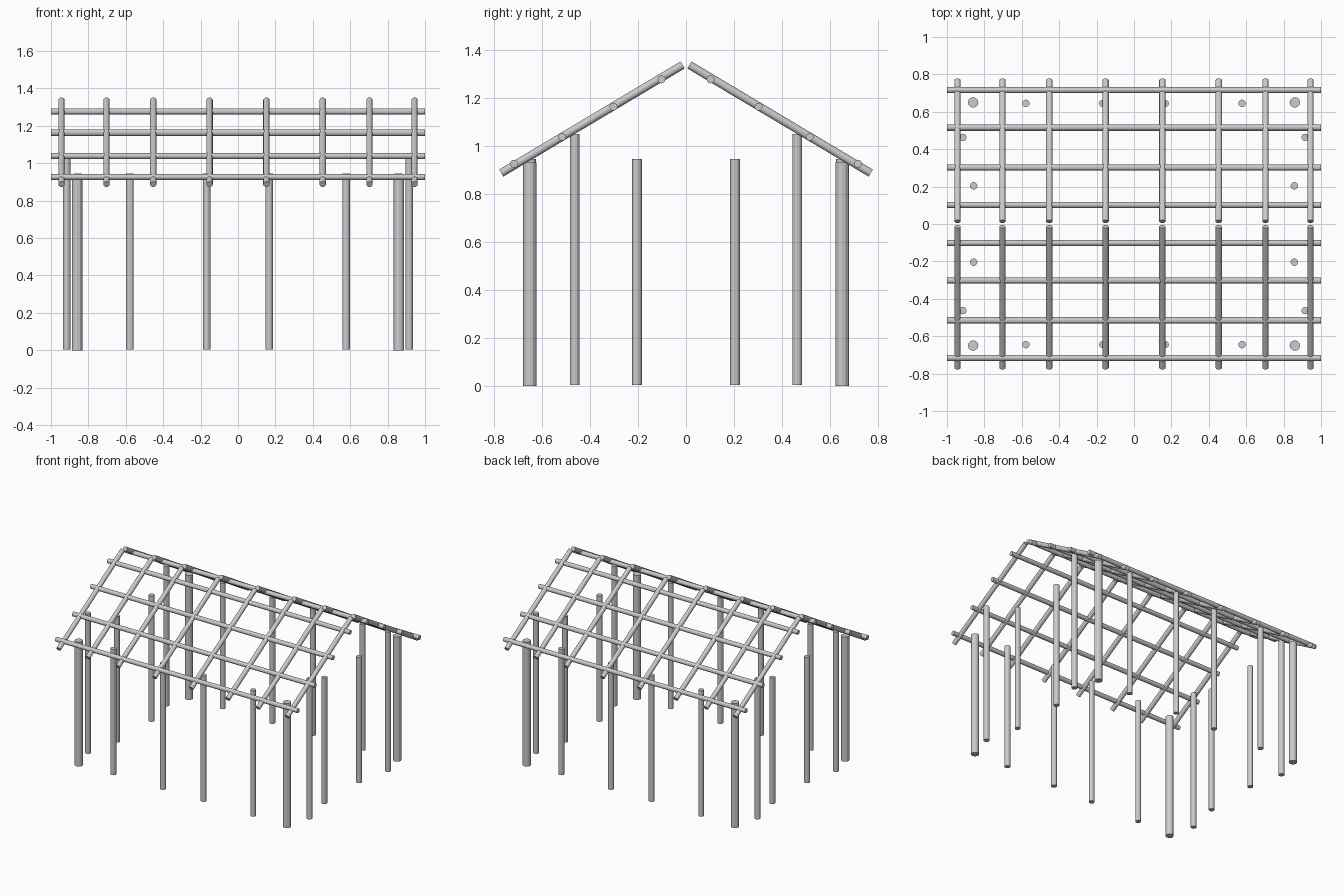
import bpy
from mathutils import Vector

if "Cube" in bpy.data.objects:
    bpy.data.objects.remove(bpy.data.objects["Cube"])


def pole(name, a, b, radius, sides=12):
    """Round pole running from point a to point b."""
    a, b = Vector(a), Vector(b)
    d = b - a
    bpy.ops.mesh.primitive_cylinder_add(
        vertices=sides, radius=radius, depth=d.length, location=(a + b) / 2,
        rotation=d.to_track_quat('Z', 'Y').to_euler())
    bpy.context.object.name = name


def post(name, x, y, top, radius=0.02, bottom=0.005):
    pole(name, (x, y, bottom), (x, y, top), radius)


for sx in (-1, 1):
    for sy in (-1, 1):
        # thick corner posts
        post("corner_post", sx * 0.86, sy * 0.65, 0.93, 0.028, 0)
        # thinner posts along the long walls
        for x in (0.167, 0.578):
            post("wall_post", sx * x, sy * 0.645, 0.945)
        # gable end posts: tall outer ones and short inner ones
        post("gable_post", sx * 0.915, sy * 0.463, 1.05)
        post("doorway_post", sx * 0.857, sy * 0.204, 0.945)
        # sloping rafters, leaving a small gap at the ridge
        for x in (0.152, 0.453, 0.703, 0.944):
            pole("rafter", (sx * x, sy * 0.769, 0.887),
                 (sx * x, sy * 0.014, 1.337), 0.017)

# horizontal purlins crossing the rafters
for sy in (-1, 1):
    for y, z in ((0.716, 0.926), (0.515, 1.038), (0.302, 1.163), (0.102, 1.277)):
        pole("purlin", (-1, sy * y, z), (1, sy * y, z), 0.0165)
